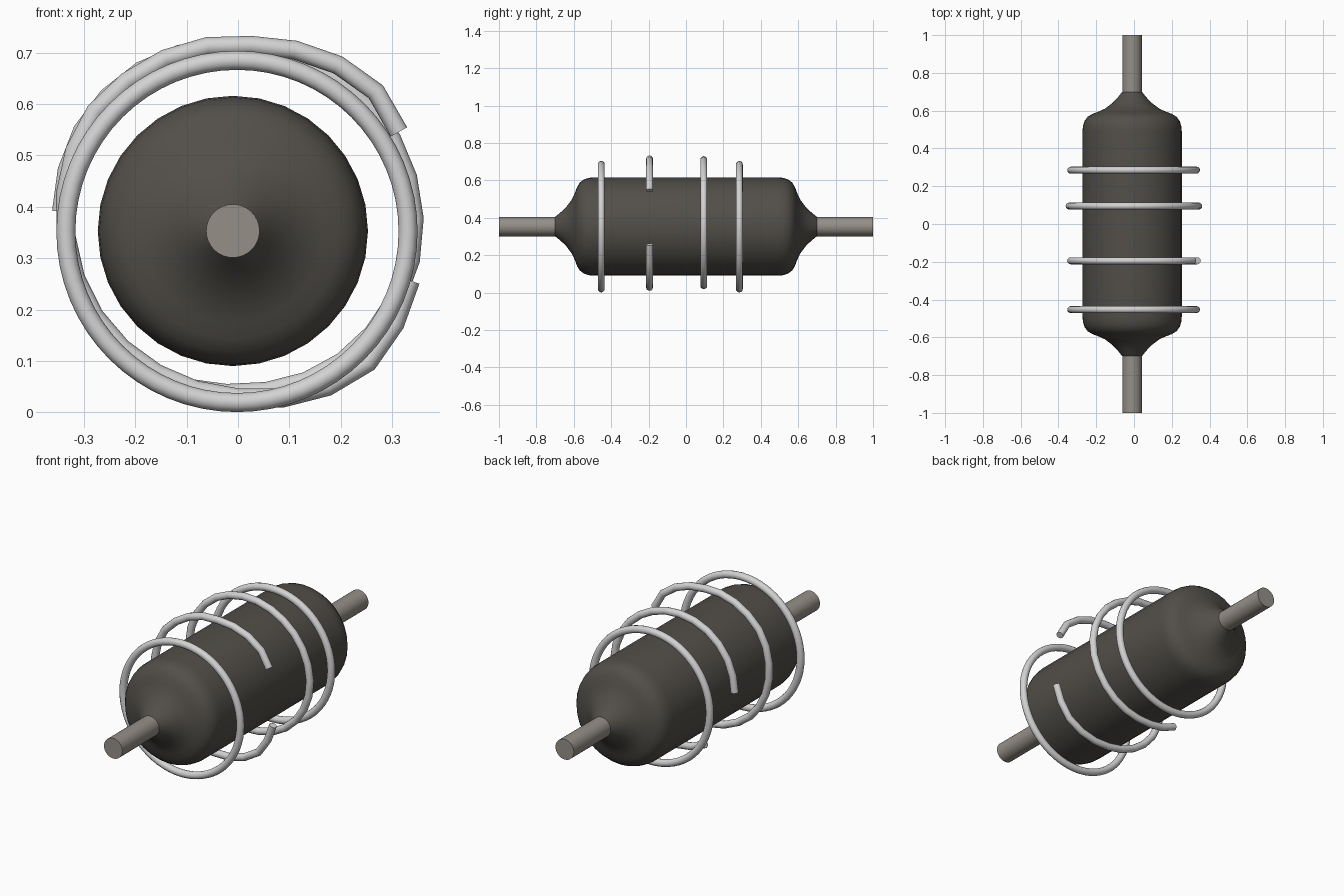
import bpy, bmesh, math
from math import radians, sin, cos, pi
from mathutils import Vector, Matrix

cube = bpy.data.objects.get("Cube")
if cube:
    bpy.data.objects.remove(cube, do_unlink=True)


def material(name, rgb):
    m = bpy.data.materials.new(name)
    m.use_nodes = True
    m.diffuse_color = (*rgb, 1)
    m.node_tree.nodes["Principled BSDF"].inputs["Base Color"].default_value = (*rgb, 1)
    return m


DARK = material("dark warm grey", (0.085, 0.078, 0.067))
ROD = material("warm grey metal", (0.30, 0.275, 0.243))
WIRE = material("light grey wire", (0.65, 0.65, 0.65))

AXIS_X, AXIS_Z = -0.01, 0.353
WIRE_R = 0.0185


def smooth(obj, angle=40):
    bpy.ops.object.select_all(action='DESELECT')
    obj.select_set(True)
    bpy.context.view_layer.objects.active = obj
    bpy.ops.object.shade_smooth_by_angle(angle=radians(angle))


def lathe(name, profile, mat, sides=32):
    """Turn (y, radius) points around the long axis and cap both ends."""
    bm = bmesh.new()
    loops = []
    for y, r in profile:
        loops.append([bm.verts.new((r * cos(2 * pi * i / sides), y,
                                    r * sin(2 * pi * i / sides)))
                      for i in range(sides)])
    for a, b in zip(loops, loops[1:]):
        for i in range(sides):
            j = (i + 1) % sides
            bm.faces.new((a[i], a[j], b[j], b[i]))
    bm.faces.new(loops[0])
    bm.faces.new(loops[-1])
    bmesh.ops.recalc_face_normals(bm, faces=bm.faces)
    mesh = bpy.data.meshes.new(name)
    bm.to_mesh(mesh)
    bm.free()
    obj = bpy.data.objects.new(name, mesh)
    obj.location = (AXIS_X, 0, AXIS_Z)
    bpy.context.collection.objects.link(obj)
    mesh.materials.append(mat)
    smooth(obj)
    return obj


def full_ring(name, y):
    bpy.ops.mesh.primitive_torus_add(
        major_segments=64, minor_segments=12, major_radius=0.333,
        minor_radius=WIRE_R, location=(-0.002, y, 0.352),
        rotation=(pi / 2, 0, 0))
    obj = bpy.context.object
    obj.name = name
    obj.data.materials.append(WIRE)
    smooth(obj, 60)


def open_ring(name, y, start, sweep, radii):
    """Bent wire loop: radii are spaced evenly over the swept angle."""
    curve = bpy.data.curves.new(name, 'CURVE')
    curve.dimensions = '3D'
    curve.bevel_depth = WIRE_R
    curve.bevel_resolution = 4
    curve.use_fill_caps = True
    spline = curve.splines.new('POLY')
    spline.points.add(len(radii) - 1)
    for i, r in enumerate(radii):
        a = radians(start + sweep * i / (len(radii) - 1))
        spline.points[i].co = (r * cos(a), y, 0.372 + r * sin(a), 1)
    obj = bpy.data.objects.new(name, curve)
    bpy.context.collection.objects.link(obj)
    bpy.ops.object.select_all(action='DESELECT')
    obj.select_set(True)
    bpy.context.view_layer.objects.active = obj
    bpy.ops.object.convert(target='MESH')
    obj = bpy.context.object
    obj.name = name
    obj.data.materials.clear()
    obj.data.materials.append(WIRE)
    smooth(obj, 60)


# Capsule body with flared shoulders, mirrored front to back
half = [(0.70, 0.052), (0.67, 0.076), (0.64, 0.105), (0.61, 0.145),
        (0.595, 0.178), (0.583, 0.21), (0.568, 0.235), (0.545, 0.252),
        (0.52, 0.26), (0.49, 0.263)]
lathe("body", [(-y, r) for y, r in half] + half[::-1], DARK)

# Axle rods at both ends
for name, s in (("front_rod", -1), ("back_rod", 1)):
    lathe(name, [(s * 0.69, 0.052), (s * 1.0, 0.052)], ROD)

# Closed wire rings
full_ring("front_ring", -0.453)
full_ring("back_ring", 0.285)

# Open, slightly bent wire rings
open_ring("front_open_ring", -0.195, 29, 312,
          [.358, .368, .361, .351, .343, .345, .346, .347, .350, .346, .340,
           .336, .335, .335, .335, .336, .339, .344, .355, .366, .374, .365, .355])
open_ring("back_open_ring", 0.095, 239, 298,
          [.343, .340, .336, .336, .339, .341, .342, .343, .344, .343, .341,
           .339, .337, .335, .335, .337, .340, .344, .348, .350, .350, .347, .344])
